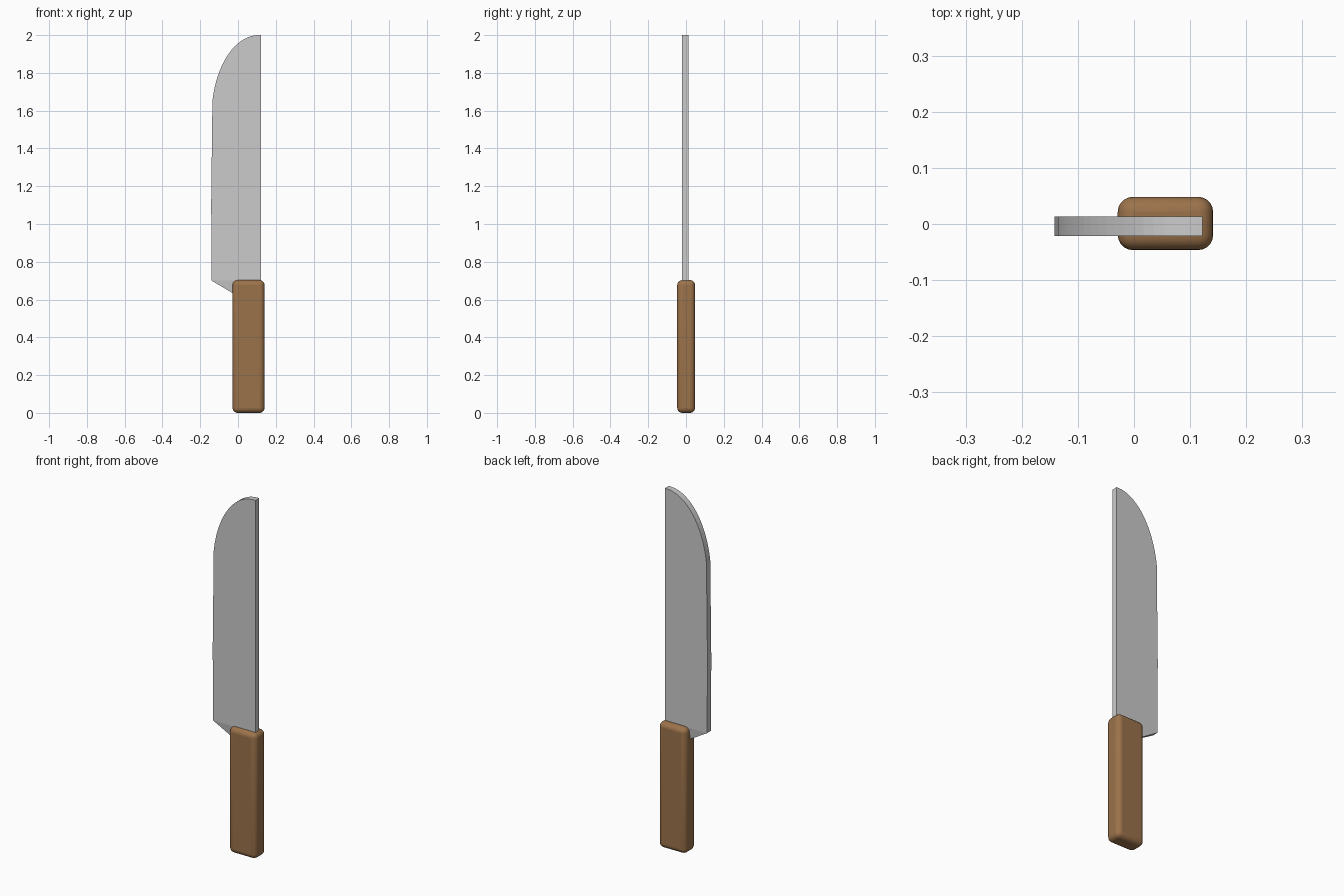
import bpy, bmesh, math

if "Cube" in bpy.data.objects:
    bpy.data.objects.remove(bpy.data.objects["Cube"])

Y0, Y1 = -0.021, 0.013  # blade front and back


def make_object(name, bm):
    bmesh.ops.recalc_face_normals(bm, faces=bm.faces)
    mesh = bpy.data.meshes.new(name)
    bm.to_mesh(mesh)
    bm.free()
    obj = bpy.data.objects.new(name, mesh)
    bpy.context.collection.objects.link(obj)
    return obj


# Blade: side outline with an elliptical tip, extruded to thickness
outline = [(0.122, 0.7), (0.122, 2.0)]
steps = 18
for i in range(steps + 1):
    a = math.radians(90 - 79 * i / steps)
    outline.append((0.11 - 0.25 * math.cos(a), 1.57 + 0.43 * math.sin(a)))
outline += [(-0.142, 1.1), (-0.139, 0.7)]
bm = bmesh.new()
face = bm.faces.new([bm.verts.new((x, Y0, z)) for x, z in outline])
ext = bmesh.ops.extrude_face_region(bm, geom=[face])
bmesh.ops.translate(bm, vec=(0, Y1 - Y0, 0),
                    verts=[v for v in ext["geom"] if isinstance(v, bmesh.types.BMVert)])
make_object("blade", bm)

# Heel: wedge tapering from the blade's bottom into the handle
bm = bmesh.new()
rings = []
for x0, x1, y0, y1, z in [(-0.139, 0.122, Y0, Y1, 0.7), (0.02, 0.09, -0.008, 0.002, 0.605)]:
    rings.append([bm.verts.new(p) for p in
                  ((x0, y0, z), (x1, y0, z), (x1, y1, z), (x0, y1, z))])
top, low = rings
bm.faces.new(top)
bm.faces.new(low)
for i in range(4):
    j = (i + 1) % 4
    bm.faces.new((top[i], top[j], low[j], low[i]))
make_object("heel", bm)

# Handle: rounded wooden block
bm = bmesh.new()
bmesh.ops.create_cube(bm, size=1)
bmesh.ops.scale(bm, vec=(0.17, 0.095, 0.703), verts=bm.verts)
bmesh.ops.translate(bm, vec=(0.056, 0.001, 0.3515), verts=bm.verts)
handle = make_object("handle", bm)
bevel = handle.modifiers.new("rounding", "BEVEL")
bevel.width = 0.027
bevel.segments = 5
wood = bpy.data.materials.new("wood")
wood.diffuse_color = (0.33, 0.17, 0.07, 1)
wood.use_nodes = True
wood.node_tree.nodes["Principled BSDF"].inputs["Base Color"].default_value = wood.diffuse_color
handle.data.materials.append(wood)
bpy.context.view_layer.objects.active = handle
handle.select_set(True)
bpy.ops.object.shade_smooth_by_angle(angle=math.radians(40))
